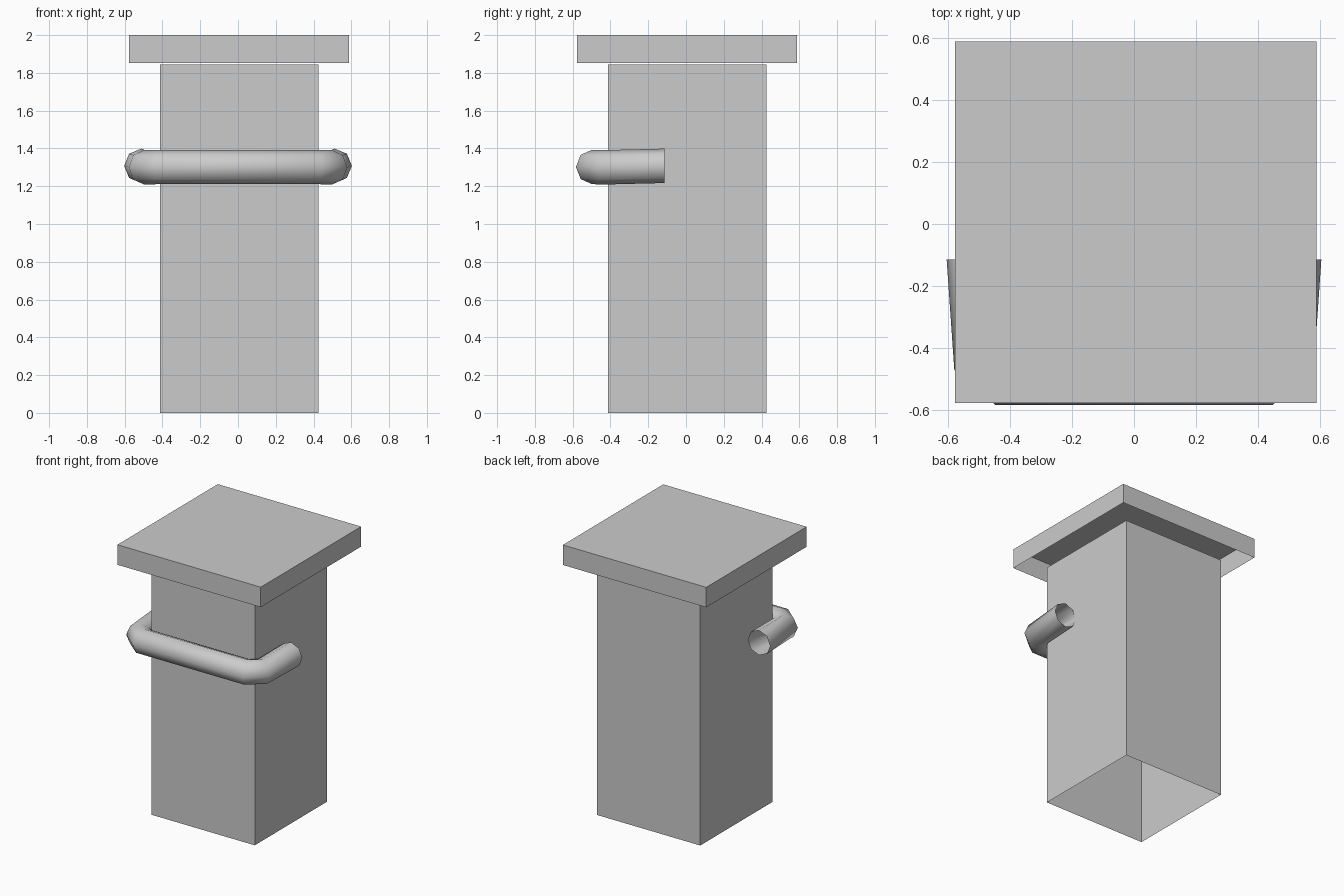
import bpy, bmesh, math
from mathutils import Vector

if "Cube" in bpy.data.objects:
    bpy.data.objects.remove(bpy.data.objects["Cube"])


def make_object(name, bm):
    bmesh.ops.recalc_face_normals(bm, faces=bm.faces[:])
    mesh = bpy.data.meshes.new(name)
    bm.to_mesh(mesh)
    bm.free()
    obj = bpy.data.objects.new(name, mesh)
    bpy.context.collection.objects.link(obj)
    return obj


def square_shell(name, half, z0, z1, closed_top):
    """Thin square box, open at the bottom."""
    c = 0.006
    bm = bmesh.new()
    corners = [(c - half, c - half), (c + half, c - half), (c + half, c + half), (c - half, c + half)]
    low = [bm.verts.new((x, y, z0)) for x, y in corners]
    high = [bm.verts.new((x, y, z1)) for x, y in corners]
    for i in range(4):
        j = (i + 1) % 4
        bm.faces.new((low[i], low[j], high[j], high[i]))
    if closed_top:
        bm.faces.new(high)
    return make_object(name, bm)


def open_tube(name, path, radius, sides):
    """Level tube with mitred bends and open ends."""
    pts = [Vector(p) for p in path]
    bm = bmesh.new()
    rings = []
    for i, p in enumerate(pts):
        before = (p - pts[i - 1]).normalized() if i else Vector()
        after = (pts[i + 1] - p).normalized() if i < len(pts) - 1 else Vector()
        out = (before + after).cross(Vector((0, 0, 1))).normalized()
        if i in (0, len(pts) - 1):
            out = Vector((math.copysign(1, p.x), 0, 0))
        ring = []
        for k in range(sides):
            a = 2 * math.pi * k / sides
            ring.append(bm.verts.new(p + radius * (math.cos(a) * out + math.sin(a) * Vector((0, 0, 1)))))
        rings.append(ring)
    for r0, r1 in zip(rings, rings[1:]):
        for k in range(sides):
            n = (k + 1) % sides
            bm.faces.new((r0[k], r1[k], r1[n], r0[n]))
    for f in bm.faces:
        f.smooth = True
    return make_object(name, bm)


# Square post and overhanging lid
square_shell("post_body", 0.42, 0.0, 1.845, False)
square_shell("lid", 0.582, 1.853, 2.0, True)

# Wrap-around front handle
half_path = [(0.512, -0.115, 1.308), (0.497, -0.43, 1.30), (0.415, -0.497, 1.302)]
left = [(-x, y, z) for x, y, z in half_path]
open_tube("front_handle", left + half_path[::-1], 0.091, 8)
